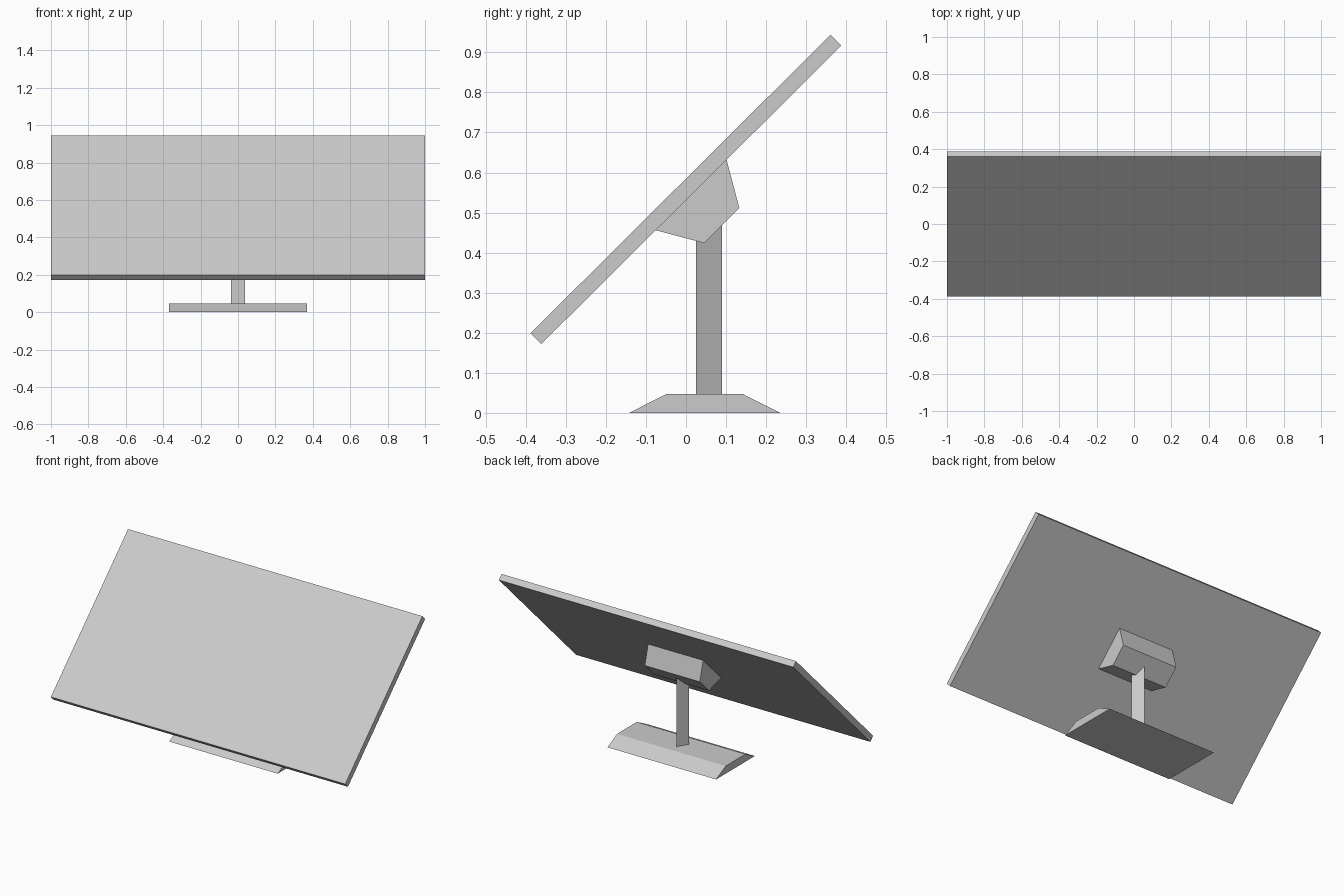
import bpy
import bmesh
from mathutils import Vector

cube = bpy.data.objects.get("Cube")
if cube:
    bpy.data.objects.remove(cube, do_unlink=True)

# One plain grey for the whole model
grey = bpy.data.materials.new("light grey")
grey.use_nodes = True
colour = (0.6, 0.6, 0.6, 1)
grey.diffuse_color = colour
grey.node_tree.nodes["Principled BSDF"].inputs["Base Color"].default_value = colour


def prism(name, outline, extrude):
    """Closed flat-sided solid: a polygon pushed along a vector."""
    bm = bmesh.new()
    face = bm.faces.new([bm.verts.new(p) for p in outline])
    result = bmesh.ops.extrude_face_region(bm, geom=[face], use_keep_orig=True)
    moved = [v for v in result["geom"] if isinstance(v, bmesh.types.BMVert)]
    bmesh.ops.translate(bm, verts=moved, vec=Vector(extrude))
    bmesh.ops.recalc_face_normals(bm, faces=bm.faces)
    mesh = bpy.data.meshes.new(name)
    bm.to_mesh(mesh)
    bm.free()
    mesh.materials.append(grey)
    obj = bpy.data.objects.new(name, mesh)
    bpy.context.collection.objects.link(obj)
    return obj


def side_profile(name, points, half_width):
    """Side outline in (y, z), spread evenly across x."""
    return prism(name, [(-half_width, y, z) for y, z in points],
                 (2 * half_width, 0, 0))


# Tilted screen panel
side_profile("screen", [(-0.388, 0.199), (-0.361, 0.172),
                        (0.388, 0.917), (0.361, 0.944)], 1.0)

# Wedge joining the back of the screen to the post
side_profile("screen_mount", [(-0.076, 0.456), (0.045, 0.424),
                              (0.133, 0.512), (0.101, 0.633)], 0.187)

# Sloped foot
side_profile("base", [(-0.142, 0), (0.235, 0),
                      (0.142, 0.047), (-0.049, 0.047)], 0.369)

# Three-sided post, pointed towards the back
prism("post", [(-0.037, 0.025, 0.046), (0.037, 0.025, 0.046), (0, 0.09, 0.046)],
      (0, 0, 0.45))
